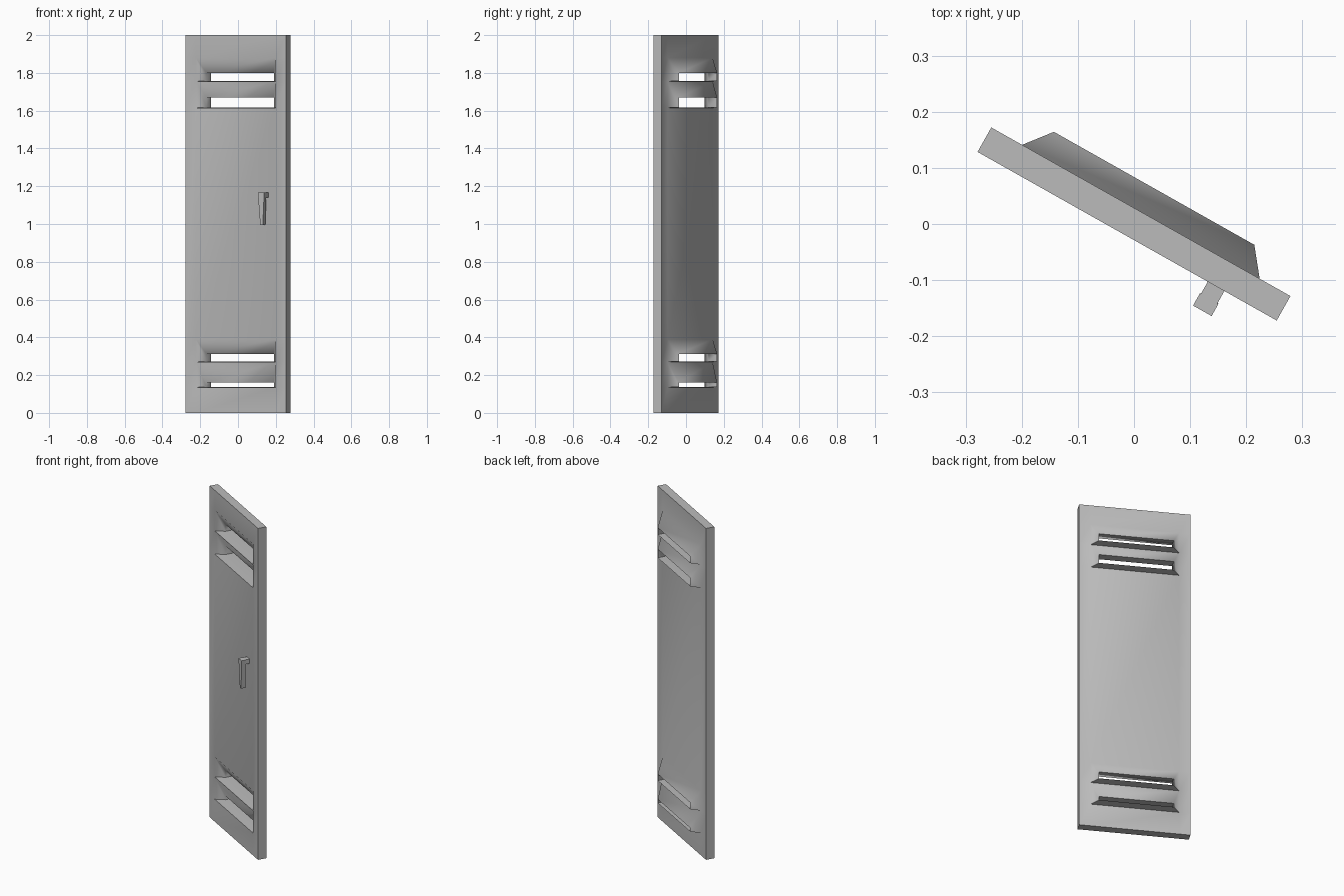
import bpy, bmesh, math
from mathutils import Matrix

cube = bpy.data.objects.get("Cube")
if cube:
    bpy.data.objects.remove(cube)

SWING = Matrix.Rotation(math.radians(-29.4), 4, 'Z')   # door stands ajar
HALF_W, HALF_T = 0.306, 0.025                          # half width and thickness
BASE, LIP, DEPTH = 0.243, 0.205, 0.048                 # louvre half widths and depth

metal = bpy.data.materials.new("grey_metal")
metal.use_nodes = True
grey = (0.5, 0.5, 0.5, 1)
metal.diffuse_color = grey
metal.node_tree.nodes["Principled BSDF"].inputs["Base Color"].default_value = grey


def finish(bm, name, angle):
    bmesh.ops.recalc_face_normals(bm, faces=bm.faces)
    mesh = bpy.data.meshes.new(name)
    bm.to_mesh(mesh)
    bm.free()
    mesh.transform(SWING)
    mesh.materials.append(metal)
    ob = bpy.data.objects.new(name, mesh)
    bpy.context.collection.objects.link(ob)
    bpy.ops.object.select_all(action='DESELECT')
    ob.select_set(True)
    bpy.context.view_layer.objects.active = ob
    bpy.ops.object.shade_smooth_by_angle(angle=math.radians(angle))


# Door: a pressed sheet with louvres, given thickness along y
bm = bmesh.new()
cache = {}


def vert(x, y, z):
    key = (round(x, 4), round(y, 4), round(z, 4))
    if key not in cache:
        cache[key] = bm.verts.new(key)
    return cache[key]


def quad(*points):
    bm.faces.new([vert(*p) for p in points])


def louvre(bottom, opening_top, top):
    y0, y1 = -HALF_T, -HALF_T + DEPTH
    sill = bottom + 0.003
    outer = [(-BASE, y0, bottom), (BASE, y0, bottom), (BASE, y0, top), (-BASE, y0, top)]
    inner = [(-LIP, y1, sill), (LIP, y1, sill), (LIP, y1, opening_top), (-LIP, y1, opening_top)]
    for i in range(4):
        j = (i + 1) % 4
        quad(outer[i], outer[j], inner[j], inner[i])


# bottom of louvre: (top of opening, top of hood)
louvres = {0.135: (0.16, 0.27), 0.27: (0.313, 0.39),
           1.615: (1.67, 1.755), 1.755: (1.80, 1.88)}
rows = sorted({0, 2} | set(louvres) | {t for _, t in louvres.values()})
columns = [-HALF_W, -BASE, BASE, HALF_W]
for z0, z1 in zip(rows, rows[1:]):
    for c, (x0, x1) in enumerate(zip(columns, columns[1:])):
        if c == 1 and z0 in louvres:
            louvre(z0, *louvres[z0])
        else:
            quad(*[(x, -HALF_T, z) for x, z in ((x0, z0), (x1, z0), (x1, z1), (x0, z1))])

# Back layer, outer rim and opening walls
front = list(bm.faces)
rim = [e for e in bm.edges if e.is_boundary]
back = {v: bm.verts.new((v.co.x, v.co.y + 2 * HALF_T, v.co.z)) for v in list(bm.verts)}
for f in front:
    bm.faces.new([back[v] for v in reversed(f.verts)])
for e in rim:
    a, b = e.verts
    bm.faces.new((a, b, back[b], back[a]))
finish(bm, "locker_door", 60)


# Handle: short stem and a tapering lever hanging from it
def tapered_block(name, low, high):
    """low and high are (x0, x1, y0, y1, z) end rectangles."""
    bm = bmesh.new()
    ends = []
    for x0, x1, y0, y1, z in (low, high):
        ends.append([bm.verts.new((x, y, z)) for x, y in ((x0, y0), (x1, y0), (x1, y1), (x0, y1))])
    bm.faces.new(ends[0])
    bm.faces.new(ends[1])
    for i in range(4):
        j = (i + 1) % 4
        bm.faces.new((ends[0][i], ends[0][j], ends[1][j], ends[1][i]))
    finish(bm, name, 20)


tapered_block("handle_stem", (0.165, 0.199, -0.05, -0.024, 1.14), (0.165, 0.199, -0.05, -0.024, 1.167))
tapered_block("handle_lever", (0.176, 0.192, -0.073, -0.047, 0.995), (0.163, 0.201, -0.075, -0.05, 1.167))
